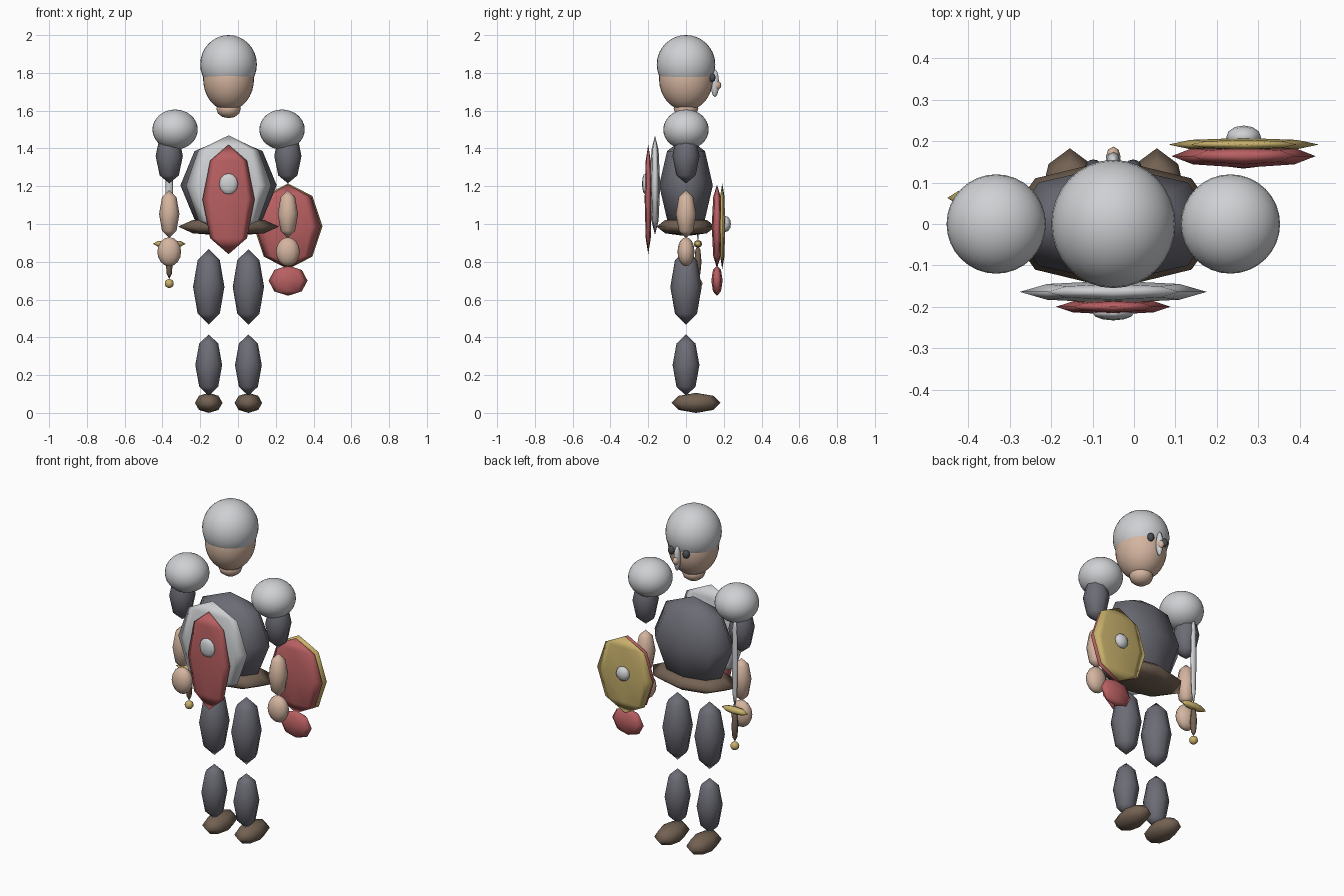
import bpy

CX = -0.05  # body centre line


def material(name, rgb):
    m = bpy.data.materials.new(name)
    m.diffuse_color = (*rgb, 1)
    return m


STEEL = material("light steel", (0.62, 0.63, 0.65))
DARK = material("dark grey", (0.15, 0.15, 0.18))
RED = material("red", (0.48, 0.115, 0.12))
GOLD = material("gold", (0.58, 0.44, 0.15))
SKIN = material("skin", (0.66, 0.46, 0.35))
BROWN = material("brown", (0.17, 0.12, 0.085))
EYE = material("eye grey", (0.07, 0.075, 0.09))


def blob(name, loc, radii, mat, seg=8, rings=4):
    """Ellipsoid with poles along z; coarse by default."""
    bpy.ops.mesh.primitive_uv_sphere_add(segments=seg, ring_count=rings, radius=1, location=loc)
    o = bpy.context.object
    o.name = name
    o.scale = radii
    bpy.ops.object.transform_apply(location=False, rotation=False, scale=True)
    bpy.ops.object.shade_smooth()
    o.data.materials.append(mat)
    return o


def pair(name, dx, y, z, radii, mat, seg=8, rings=4):
    """Same part on both sides of the body."""
    for side, s in (("left", -1), ("right", 1)):
        blob(f"{side}_{name}", (CX + s * dx, y, z), radii, mat, seg, rings)


# Head and face
blob("helmet", (CX, 0, 1.845), (0.15, 0.155, 0.155), STEEL, 32, 16)
blob("head", (CX, 0, 1.77), (0.135, 0.143, 0.17), SKIN, 32, 16)
blob("neck", (CX, 0, 1.61), (0.065, 0.065, 0.05), SKIN, 12, 6)
blob("nose", (CX, 0.162, 1.735), (0.018, 0.025, 0.025), SKIN, 8, 6)
blob("nose_guard", (CX, 0.153, 1.745), (0.018, 0.022, 0.074), STEEL, 8, 6)
pair("eye", 0.048, 0.138, 1.775, (0.02, 0.018, 0.024), EYE, 12, 8)

# Torso and belt
blob("torso", (CX, 0, 1.205), (0.255, 0.142, 0.256), DARK)
blob("belt", (CX, 0, 0.986), (0.267, 0.156, 0.05), BROWN)

# Cloak plates behind the torso
blob("back_plate", (CX, -0.164, 1.205), (0.226, 0.027, 0.264), STEEL)
blob("back_panel", (CX, -0.2, 1.13), (0.138, 0.019, 0.29), RED)
blob("back_clasp", (CX, -0.215, 1.212), (0.05, 0.018, 0.056), STEEL, 12, 6)

# Arms
pair("shoulder_guard", 0.283, 0, 1.5, (0.12, 0.12, 0.106), STEEL, 32, 16)
pair("upper_arm", 0.314, 0, 1.36, (0.072, 0.072, 0.145), DARK)
pair("forearm", 0.314, 0, 1.053, (0.054, 0.054, 0.127), SKIN)
pair("hand", 0.314, 0, 0.853, (0.063, 0.045, 0.077), SKIN, 12, 8)

# Legs
pair("thigh", 0.105, 0, 0.667, (0.083, 0.083, 0.2), DARK)
pair("shin", 0.105, 0, 0.253, (0.071, 0.071, 0.162), DARK)
pair("boot", 0.105, 0.053, 0.053, (0.073, 0.13, 0.053), BROWN)

# Shield
SX = 0.265
blob("shield_face", (SX, 0.164, 0.987), (0.174, 0.028, 0.222), RED)
blob("shield_rim", (SX, 0.192, 0.988), (0.182, 0.016, 0.227), GOLD)
blob("shield_boss", (SX, 0.21, 1.0), (0.042, 0.028, 0.042), STEEL, 12, 6)
blob("shield_tail", (SX, 0.164, 0.7), (0.103, 0.03, 0.08), RED)

# Sword
WX, WY = -0.364, 0.063
blob("sword_blade", (WX, WY, 1.185), (0.02, 0.012, 0.285), STEEL)
blob("sword_guard", (WX, WY, 0.895), (0.087, 0.023, 0.02), GOLD)
blob("sword_grip", (WX, WY, 0.8), (0.019, 0.019, 0.09), BROWN)
blob("sword_pommel", (WX, WY, 0.685), (0.024, 0.024, 0.024), GOLD, 12, 8)
